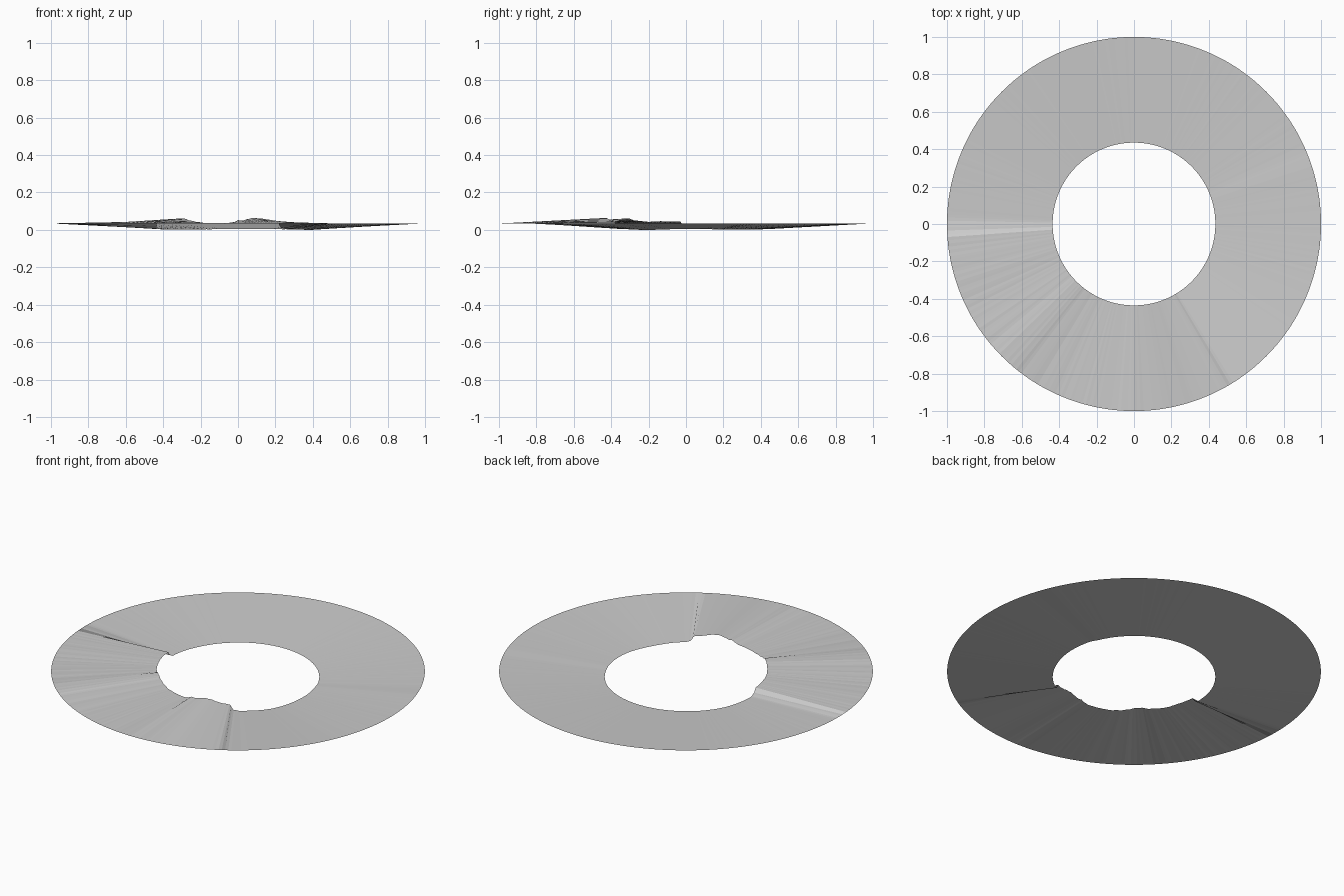
import bpy, bmesh, math, random

cube = bpy.data.objects.get("Cube")
if cube:
    bpy.data.objects.remove(cube, do_unlink=True)

random.seed(4)
SEGMENTS = 360
OUTER_RADIUS, INNER_RADIUS = 1.0, 0.435
RIM_HEIGHT, LOW = 0.035, 0.005

# Height of the inner edge by angle in degrees
RIDGE = [(0, LOW), (18, 0.007), (24, 0.003), (90, 0.004), (150, 0.002), (178, 0.006),
         (182, 0.02), (184, 0.044), (197, 0.046), (206, 0.043), (219, 0.05),
         (225, 0.061), (229, 0.06), (234, 0.05), (240, 0.042), (248, 0.036),
         (264, 0.036), (268, 0.044), (270, 0.052), (273, 0.05), (277, 0.058),
         (281, 0.064), (285, 0.062), (290, 0.052), (295, 0.045), (299, 0.042),
         (302, 0.011), (306, LOW), (330, 0.0), (360, LOW)]


def inner_height(angle):
    for (a, za), (b, zb) in zip(RIDGE, RIDGE[1:]):
        if a <= angle <= b:
            t = (angle - a) / (b - a)
            return za + (zb - za) * t * t * (3 - 2 * t)
    return LOW


def grey_material():
    mat = bpy.data.materials.new("plain_grey")
    mat.use_nodes = True
    colour = (0.6, 0.6, 0.6, 1)
    mat.diffuse_color = colour
    for node in mat.node_tree.nodes:
        if node.type == "BSDF_PRINCIPLED":
            node.inputs["Base Color"].default_value = colour
    return mat


# Thin ring: straight rays from the level rim to the uneven inner edge
bm = bmesh.new()
pairs = []
for i in range(SEGMENTS):
    degrees = i * 360 / SEGMENTS
    c, s = math.cos(math.radians(degrees)), math.sin(math.radians(degrees))
    ripple = 0.0008 if 182 < degrees < 300 else 0.0002
    z = max(0, inner_height(degrees) + random.uniform(-ripple, ripple))
    pairs.append((bm.verts.new((INNER_RADIUS * c, INNER_RADIUS * s, z)),
                  bm.verts.new((OUTER_RADIUS * c, OUTER_RADIUS * s, RIM_HEIGHT))))
for i, (inner, outer) in enumerate(pairs):
    next_inner, next_outer = pairs[(i + 1) % SEGMENTS]
    bm.faces.new((inner, outer, next_outer, next_inner))

mesh = bpy.data.meshes.new("wavy_ring")
bm.to_mesh(mesh)
bm.free()
mesh.materials.append(grey_material())
ring = bpy.data.objects.new("wavy_ring", mesh)
bpy.context.collection.objects.link(ring)
